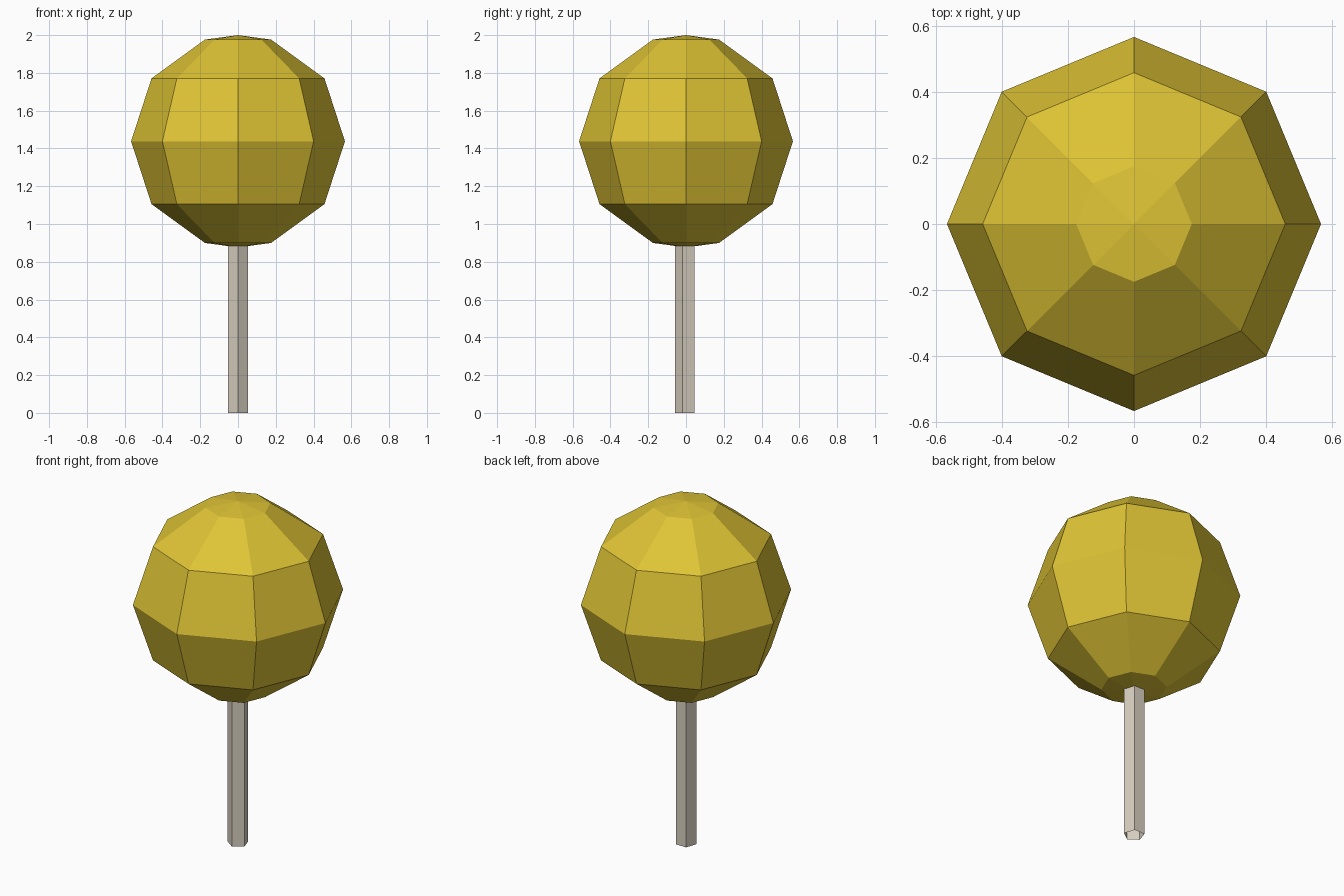
import bpy, bmesh
from math import sin, cos, pi, radians

cube = bpy.data.objects.get("Cube")
if cube:
    bpy.data.objects.remove(cube, do_unlink=True)


def make_material(name, rgb):
    mat = bpy.data.materials.new(name)
    mat.use_nodes = True
    color = (*rgb, 1.0)
    mat.diffuse_color = color
    mat.node_tree.nodes["Principled BSDF"].inputs["Base Color"].default_value = color
    return mat


def ring(bm, radius, z, sides, start):
    return [bm.verts.new((radius * cos(start + 2 * pi * i / sides),
                          radius * sin(start + 2 * pi * i / sides), z))
            for i in range(sides)]


def lathe(name, profile, sides, start, mat):
    """Join rings bottom to top; a zero radius closes to a point."""
    bm = bmesh.new()
    rows = [[bm.verts.new((0, 0, z))] if r == 0 else ring(bm, r, z, sides, start)
            for r, z in profile]
    for low, high in zip(rows, rows[1:]):
        for i in range(sides):
            j = (i + 1) % sides
            corners = [low[i % len(low)], low[j % len(low)],
                       high[j % len(high)], high[i % len(high)]]
            bm.faces.new(list(dict.fromkeys(corners)))
    mesh = bpy.data.meshes.new(name)
    bm.to_mesh(mesh)
    bm.free()
    mesh.materials.append(mat)
    obj = bpy.data.objects.new(name, mesh)
    bpy.context.collection.objects.link(obj)
    return obj


yellow = make_material("candy yellow", (0.73, 0.55, 0.035))
paper = make_material("paper stick", (0.69, 0.63, 0.53))

# Faceted candy ball: five rings at 36 degree steps, closed by shallow caps
centre, radius, pole = 1.438, 0.566, 0.562
rings = [(radius * cos(radians(a)), centre + radius * sin(radians(a)))
         for a in range(-72, 73, 36)]
profile = [(0, centre - pole)] + rings + [(0, centre + pole)]
lathe("candy_ball", profile, 8, 0, yellow)

# Five-sided hollow stick, one edge facing the front
lathe("stick", [(0.057, 0), (0.057, 0.95)], 5, -pi / 2, paper)
